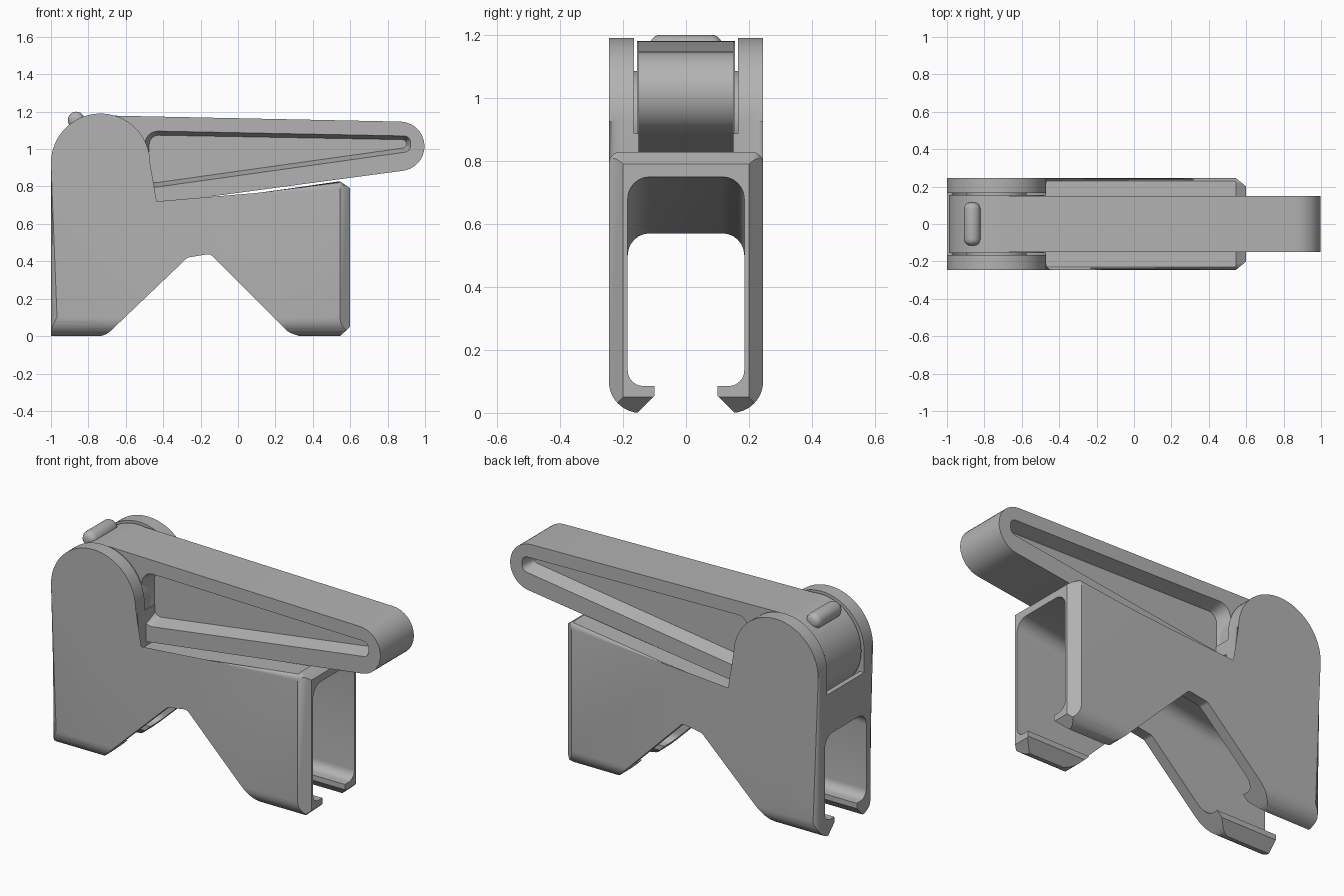
import bpy, bmesh, math
from mathutils import Vector

cube = bpy.data.objects.get("Cube")
if cube:
    bpy.data.objects.remove(cube, do_unlink=True)

grey = bpy.data.materials.new("plain_grey")
grey.use_nodes = True
colour = (0.45, 0.45, 0.45, 1)
grey.diffuse_color = colour
grey.node_tree.nodes["Principled BSDF"].inputs["Base Color"].default_value = colour

PIVOT = (-0.735, 0.925)
PLACE = {"x": lambda u, v, t: (t, u, v),
         "y": lambda u, v, t: (u, t, v),
         "z": lambda u, v, t: (u, v, t)}


def arc(centre, radius, start, end, steps):
    return [(centre[0] + radius * math.cos(start + (end - start) * i / steps),
             centre[1] + radius * math.sin(start + (end - start) * i / steps))
            for i in range(steps + 1)]


def rounded(corners, steps=6):
    """Polygon whose (u, v, radius) corners are replaced by fillets."""
    out = []
    for i, (u, v, r) in enumerate(corners):
        p = Vector((u, v))
        if not r:
            out.append((u, v))
            continue
        a = (Vector(corners[i - 1][:2]) - p).normalized()
        b = (Vector(corners[(i + 1) % len(corners)][:2]) - p).normalized()
        half = a.angle(b) / 2
        start, end = p + a * r / math.tan(half), p + b * r / math.tan(half)
        c = p + (a + b).normalized() * r / math.sin(half)
        s, e = start - c, end - c
        sweep = math.atan2(s.x * e.y - s.y * e.x, s.dot(e))
        base = math.atan2(s.y, s.x)
        out += arc(c, r, base, base + sweep, steps)
    return out


def prism(name, profile, axis, lo, hi, bevel=0, far=None):
    """Extrude a profile along an axis; optionally taper it or round its rims."""
    bm = bmesh.new()
    rings = [[bm.verts.new(PLACE[axis](u, v, t)) for u, v in pts]
             for pts, t in ((profile, lo), (far or profile, hi))]
    caps = [bm.faces.new(r) for r in rings]
    n = len(profile)
    for i in range(n):
        j = (i + 1) % n
        bm.faces.new((rings[0][i], rings[0][j], rings[1][j], rings[1][i]))
    if bevel:
        rims = [e for f in caps for e in f.edges]
        bmesh.ops.bevel(bm, geom=rims, offset=bevel, segments=5, profile=0.5,
                        affect='EDGES', clamp_overlap=False)
    bmesh.ops.recalc_face_normals(bm, faces=bm.faces[:])
    mesh = bpy.data.meshes.new(name)
    bm.to_mesh(mesh)
    bm.free()
    ob = bpy.data.objects.new(name, mesh)
    bpy.context.collection.objects.link(ob)
    mesh.materials.append(grey)
    return ob


def combine(ob, tool, operation):
    mod = ob.modifiers.new("cut", 'BOOLEAN')
    mod.object, mod.operation, mod.solver = tool, operation, 'EXACT'
    activate(ob)
    bpy.ops.object.modifier_apply(modifier=mod.name)
    bpy.data.objects.remove(tool, do_unlink=True)


def activate(ob):
    bpy.ops.object.select_all(action='DESELECT')
    ob.select_set(True)
    bpy.context.view_layer.objects.active = ob


def smooth(ob):
    activate(ob)
    bpy.ops.object.shade_smooth_by_angle(angle=math.radians(32))


def box(a, b, c, d):
    return [(a, c), (b, c), (b, d), (a, d)]


# Bracket: side outline with round ears, sloped top and notched underside
side = rounded([(-1, 0, 0), (-0.71, 0, 0.1), (-0.27, 0.42, 0.03), (-0.15, 0.44, 0.03),
                (0.27, 0.02, 0.1), (0.33, 0, 0), (0.545, 0, 0), (0.6, 0.05, 0),
                (0.6, 0.79, 0), (0.545, 0.828, 0), (-0.47, 0.68, 0)])
side += arc(PIVOT, 0.265, 0, math.pi, 32)
bracket = prism("bracket", side, "y", -0.245, 0.245, bevel=0.035)

# Rounded lower edges and chamfered front end
section = rounded([(-0.245, 0, 0.1), (0.245, 0, 0.1), (0.245, 1.3, 0), (-0.245, 1.3, 0)], 8)
combine(bracket, prism("section", section, "x", -1.1, 0.7), 'INTERSECT')
plan = [(-1.1, -0.3), (0.478, -0.3), (0.6, -0.2), (0.6, 0.2), (0.478, 0.3), (-1.1, 0.3)]
combine(bracket, prism("plan", plan, "z", -0.1, 1.3), 'INTERSECT')

# Hollow channel with open slot below and a ceiling that rises to the front
half = [(0.175, -0.02, 0), (0.1, 0.055, 0), (0.1, 0.085, 0),
        (0.185, 0.085, 0.05), (0.185, 0.57, 0.07)]
channel = rounded(half + [(-u, v, r) for u, v, r in reversed(half)])
cavity = prism("cavity", channel, "x", -1.1, 0.7)
bm = bmesh.new()
bm.from_mesh(cavity.data)
bmesh.ops.bisect_plane(bm, geom=bm.verts[:] + bm.edges[:] + bm.faces[:],
                       plane_co=(-0.62, 0, 0), plane_no=(1, 0, 0))
for v in bm.verts:
    if v.co.z > 0.3:
        v.co.z += max(0, v.co.x + 0.62) * 0.147
bm.to_mesh(cavity.data)
bm.free()
combine(bracket, cavity, 'DIFFERENCE')

# Cradle between the ears for the lever barrel
cradle = arc(PIVOT, 0.268, 0, math.tau * 63 / 64, 63)
combine(bracket, prism("cradle", cradle, "y", -0.165, 0.165), 'DIFFERENCE')
combine(bracket, prism("ear_gap", box(-1.1, -0.6, 0.8, 1.3), "y", -0.165, 0.165), 'DIFFERENCE')
smooth(bracket)

# Lever arm: tapered outline wrapped around the barrel and the tip
TIP = (0.865, 1.015)
BARREL_R, TIP_R = 0.255, 0.132
dx, dz = TIP[0] - PIVOT[0], TIP[1] - PIVOT[1]
lean = math.atan2(dz, dx)
tangent = math.acos((BARREL_R - TIP_R) / math.hypot(dx, dz))
outline = arc(PIVOT, BARREL_R, lean + tangent, lean + math.tau - tangent, 32)
outline += arc(TIP, TIP_R, lean - tangent, lean + tangent, 20)
lever = prism("lever_arm", outline, "y", -0.15, 0.15, bevel=0.045)

# Recessed wedge pocket on both faces, leaving a centre web
rim = rounded([(-0.5, 1.1, 0.07), (0.925, 1.072, 0.035),
               (0.925, 0.985, 0.035), (-0.5, 0.785, 0.06)])
floor = rounded([(-0.475, 1.075, 0.05), (0.9, 1.05, 0.02),
                 (0.9, 1.008, 0.02), (-0.475, 0.815, 0.04)])
for s in (-1, 1):
    combine(lever, prism("pocket", rim, "y", s * 0.16, s * 0.07, far=floor), 'DIFFERENCE')
smooth(lever)

# Barrel and the pivot pin that joins it to the ears
circle = lambda r: arc(PIVOT, r, 0, math.tau * 63 / 64, 63)
smooth(prism("lever_barrel", circle(BARREL_R), "y", -0.155, 0.155))
smooth(prism("pivot_pin", circle(0.16), "y", -0.18, 0.18))

# Rounded nub across the top of the barrel
nub = prism("grip_nub", arc((-0.865, 1.155), 0.045, 0, math.tau * 23 / 24, 23),
            "y", -0.115, 0.115, bevel=0.035)
smooth(nub)
